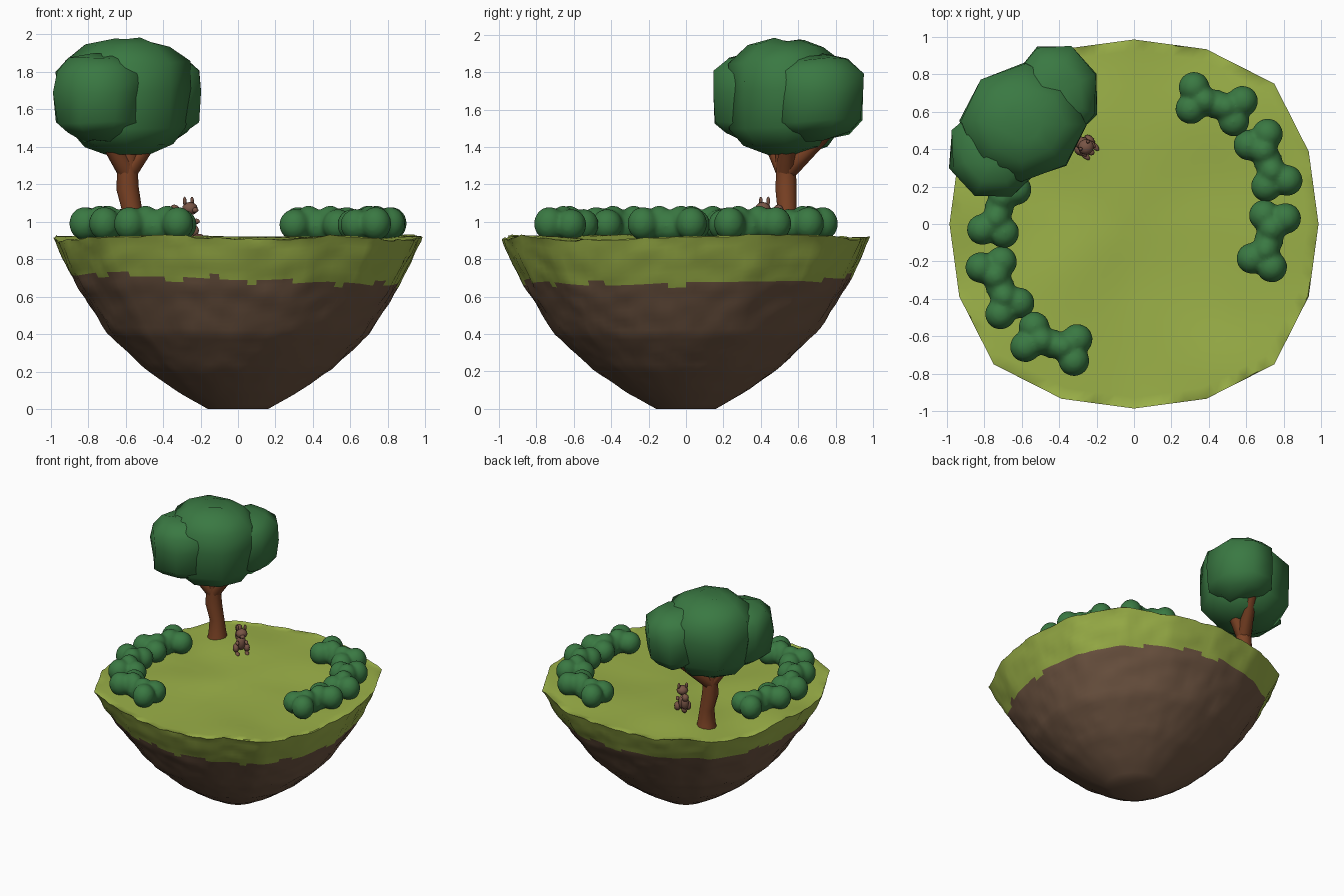
import bpy, bmesh, math, random
from mathutils import Matrix, Vector, noise

random.seed(4)
if "Cube" in bpy.data.objects:
    bpy.data.objects.remove(bpy.data.objects["Cube"])


def material(name, rgb):
    m = bpy.data.materials.new(name)
    m.use_nodes = True
    m.diffuse_color = (*rgb, 1)
    m.node_tree.nodes["Principled BSDF"].inputs["Base Color"].default_value = (*rgb, 1)
    return m


GRASS = material("grass green", (0.33, 0.44, 0.065))
DIRT = material("earth brown", (0.16, 0.092, 0.055))
LEAF = material("leaf green", (0.042, 0.19, 0.055))
BARK = material("bark brown", (0.2, 0.055, 0.018))
FUR = material("fur brown", (0.19, 0.09, 0.06))


def finish(name, bm, mats, angle=60):
    """Turn a bmesh into a smooth shaded object with sharp edges kept."""
    bmesh.ops.recalc_face_normals(bm, faces=bm.faces)
    me = bpy.data.meshes.new(name)
    bm.to_mesh(me)
    bm.free()
    for m in mats:
        me.materials.append(m)
    me.shade_smooth()
    me.set_sharp_from_angle(angle=math.radians(angle))
    ob = bpy.data.objects.new(name, me)
    bpy.context.collection.objects.link(ob)
    return ob


def bridge(bm, rings):
    """Skin a list of equally long vertex rings."""
    for a, b in zip(rings, rings[1:]):
        n = len(a)
        for i in range(n):
            bm.faces.new((a[i], a[(i + 1) % n], b[(i + 1) % n], b[i]))


def ball(bm, centre, size, rot=None, sub=2):
    mat = Matrix.Translation(centre) @ (rot or Matrix()) @ Matrix.Diagonal((*size, 1))
    bmesh.ops.create_icosphere(bm, subdivisions=sub, radius=1, matrix=mat)


# Floating island: sixteen-sided rim that rounds off towards the bottom
SEG = 112
CORNERS = [Vector((math.cos(i * math.pi / 8), math.sin(i * math.pi / 8), 0))
           * (0.995, 1.02, 1.07, 1.02)[i % 4] for i in range(16)]


def rim(i):
    k, t = divmod(i * 16 / SEG, 1)
    return CORNERS[int(k) % 16].lerp(CORNERS[(int(k) + 1) % 16], t)


PROFILE = [(0.16, 0), (0.32, 0.09), (0.5, 0.215), (0.7, 0.4), (0.86, 0.64), (0.93, 0.77), (0.99, 0.905)]


def side_radius(z):
    for (r0, z0), (r1, z1) in zip(PROFILE, PROFILE[1:]):
        if z <= z1:
            return r0 + (r1 - r0) * (z - z0) / (z1 - z0)
    return PROFILE[-1][0]


def ground(x, y):
    return 0.912 + 0.03 * noise.noise((x * 2.2, y * 2.2, 0.7))


bm = bmesh.new()
rings = []
LEVELS = 34
for j in range(LEVELS + 1):
    h = j / LEVELS
    ring = []
    for i in range(SEG):
        edge = rim(i)
        p = edge.normalized().lerp(edge, h) * side_radius(h * 0.905)
        rough = 0.014 * noise.noise((p.x * 14, p.y * 14, h * 7))
        p *= 1 + rough * (1 if 0 < j < LEVELS else 0)
        p.z = h * ground(p.x, p.y) if j < LEVELS else ground(p.x, p.y) + random.uniform(-0.008, 0.008)
        ring.append(bm.verts.new(p))
    rings.append(ring)
for s in (0.985, 0.93, 0.85, 0.75, 0.65, 0.54, 0.43, 0.32, 0.2, 0.1):
    pts = [rim(i) * s for i in range(SEG)]
    rings.append([bm.verts.new((p.x, p.y, ground(p.x, p.y))) for p in pts])
bridge(bm, rings)
bm.faces.new(rings[0])
bm.faces.new(rings[-1])
for f in bm.faces:
    c = f.calc_center_median()
    line = 0.7 - 0.03 * c.x + 0.015 * c.y + 0.03 * noise.noise((c.x * 5, c.y * 5, 3))
    f.material_index = 0 if c.z > line else 1
finish("island", bm, [GRASS, DIRT], 50)


# Bushes: lobes melted together, three per side of the clearing
def bush(name, centre, angle):
    bm = bmesh.new()
    for sx in (-1, 1):
        ball(bm, (sx * 0.135, 0.055, 0.078), (0.083, 0.083, 0.09), sub=3)
        ball(bm, (sx * 0.12, -0.06, 0.072), (0.083, 0.083, 0.085), sub=3)
        ball(bm, (sx * 0.06, 0, 0.08), (0.08, 0.075, 0.095), sub=3)
    ball(bm, (0, 0, 0.065), (0.085, 0.078, 0.085), sub=3)
    ob = finish(name, bm, [LEAF], 180)
    ob.location = (*centre, 0.912)
    ob.rotation_euler.z = math.radians(angle)
    mod = ob.modifiers.new("melt", "REMESH")
    mod.mode = "VOXEL"
    mod.voxel_size = 0.013
    mod.use_smooth_shade = True
    soft = ob.modifiers.new("soften", "SMOOTH")
    soft.iterations = 5


SPOTS = [((0.435, 0.64), -16), ((0.715, 0.335), -67), ((0.72, -0.085), -106)]
for n, ((x, y), a) in enumerate(SPOTS, 1):
    bush(f"left_bush_{n}", (x, y), a)
    bush(f"right_bush_{n}", (-x, -y), a + 180)


# Tree trunk and branches: tapered tubes
def tube(name, points, sides=10):
    bm = bmesh.new()
    rings = []
    for i, (x, y, z, r) in enumerate(points):
        a = Vector(points[max(i - 1, 0)][:3])
        b = Vector(points[min(i + 1, len(points) - 1)][:3])
        turn = Vector((0, 0, 1)).rotation_difference(b - a)
        ring = []
        for k in range(sides):
            t = math.tau * k / sides
            off = turn @ Vector((r * math.cos(t), r * math.sin(t), 0))
            ring.append(bm.verts.new(Vector((x, y, z)) + off))
        rings.append(ring)
    bridge(bm, rings)
    bm.faces.new(rings[0])
    bm.faces.new(rings[-1])
    finish(name, bm, [BARK])


FORK = (-0.59, 0.535, 1.27, 0.055)
tube("trunk", [(-0.56, 0.54, 0.88, 0.08), (-0.56, 0.54, 0.95, 0.065), (-0.565, 0.54, 1.06, 0.053),
               (-0.59, 0.535, 1.18, 0.06), FORK, (-0.59, 0.535, 1.42, 0.065)])
for name, tip in (("back_branch", (-0.46, 0.8, 1.52, 0.03)),
                  ("front_branch", (-0.74, 0.42, 1.5, 0.035)),
                  ("side_branch", (-0.42, 0.55, 1.5, 0.035))):
    mid = [(p + q) / 2 for p, q in zip(FORK, tip)]
    tube(name, [FORK, mid, tip], 8)


# Tree crown: three chunky eight-sided lobes
def lobe(name, centre, size, low, high, turn):
    bm = bmesh.new()
    rings = []
    for r, h in ((0.35, 0), (0.72, 0.08), (0.97, 0.22), (1, 0.55), (0.98, 0.8), (0.66, 0.95), (0.3, 1)):
        ring = []
        for k in range(8):
            t = math.tau * k / 8 + turn
            q = r * random.uniform(0.95, 1.05)
            ring.append(bm.verts.new((centre[0] + size[0] * q * math.cos(t),
                                      centre[1] + size[1] * q * math.sin(t),
                                      low + (high - low) * h + random.uniform(-0.012, 0.012))))
        rings.append(ring)
    bridge(bm, rings)
    bm.faces.new(rings[0])
    bm.faces.new(rings[-1])
    finish(name, bm, [LEAF], 65)


lobe("crown_middle", (-0.59, 0.54), (0.33, 0.31), 1.36, 1.975, 0.75)
lobe("crown_back", (-0.425, 0.69), (0.235, 0.275), 1.44, 1.89, 0.4)
lobe("crown_front", (-0.74, 0.39), (0.255, 0.26), 1.43, 1.89, 0.35)

# Small squirrel sitting by the tree, modelled facing -y
SQUIRREL = {
    "body": [((0, 0.015, 0.075), (0.036, 0.036, 0.06))],
    "head": [((0, -0.012, 0.158), (0.043, 0.042, 0.036)), ((0, -0.05, 0.15), (0.018, 0.02, 0.015))],
    "ears": [((s * 0.028, 0, 0.198), (0.011, 0.009, 0.024)) for s in (-1, 1)],
    "arms": [((s * 0.033, -0.025, 0.09), (0.013, 0.026, 0.015)) for s in (-1, 1)],
    "legs": [((s * 0.04, 0, 0.04), (0.022, 0.034, 0.034)) for s in (-1, 1)],
    "feet": [((s * 0.035, -0.042, 0.012), (0.015, 0.032, 0.012)) for s in (-1, 1)],
    "tail": [((0, 0.07, 0.045), (0.022, 0.034, 0.03)), ((0, 0.092, 0.1), (0.03, 0.028, 0.05)),
             ((0, 0.105, 0.15), (0.026, 0.03, 0.03))],
}
for part, blobs in SQUIRREL.items():
    bm = bmesh.new()
    for centre, size in blobs:
        ball(bm, centre, size)
    ob = finish("squirrel_" + part, bm, [FUR])
    ob.location = (-0.265, 0.42, 0.912)
    ob.rotation_euler.z = math.radians(45)
